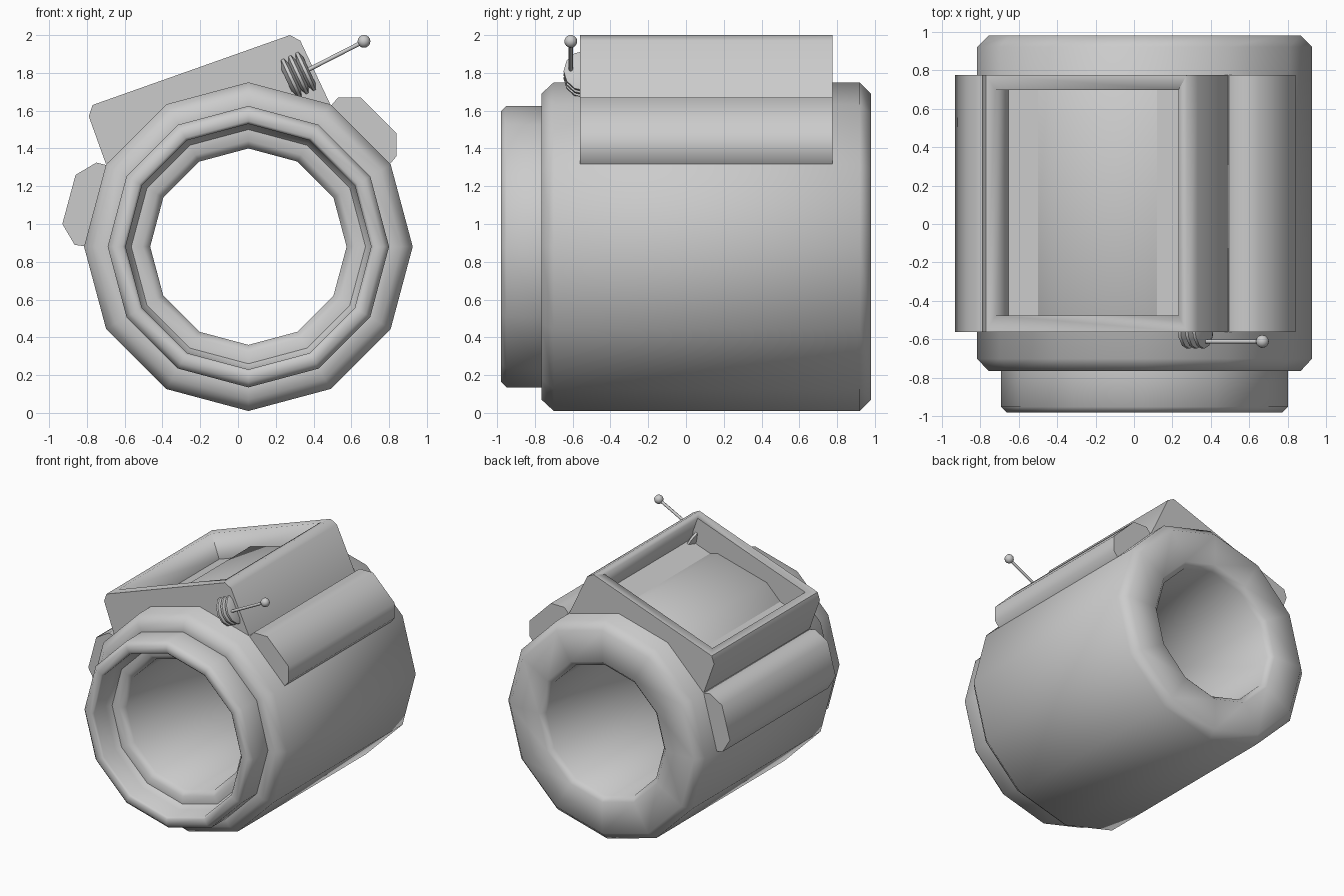
import bpy, bmesh, math
from mathutils import Vector

if "Cube" in bpy.data.objects:
    bpy.data.objects.remove(bpy.data.objects["Cube"])

CX, CZ = 0.055, 0.88          # axis of the tube
Y0, Y1 = -0.56, 0.775         # depth range of hood and side pods


def finish(name, bm, angle=50):
    bmesh.ops.recalc_face_normals(bm, faces=bm.faces)
    me = bpy.data.meshes.new(name)
    bm.to_mesh(me)
    bm.free()
    ob = bpy.data.objects.new(name, me)
    bpy.context.collection.objects.link(ob)
    bpy.ops.object.select_all(action='DESELECT')
    ob.select_set(True)
    bpy.context.view_layer.objects.active = ob
    bpy.ops.object.shade_smooth_by_angle(angle=math.radians(angle))
    return ob


def lathe(name, profile, origin, axis, sides, closed=False):
    """Revolve (radius, distance along axis) points round an axis in the xz plane or y."""
    bm = bmesh.new()
    axis = Vector(axis).normalized()
    a = Vector((1, 0, 0)) if abs(axis.y) > 0.9 else Vector((0, 1, 0))
    b = axis.cross(a)
    rings = []
    for r, t in profile:
        rings.append([bm.verts.new(Vector(origin) + axis * t
                      + a * r * math.cos(2 * math.pi * i / sides)
                      + b * r * math.sin(2 * math.pi * i / sides)) for i in range(sides)])
    pairs = list(zip(rings, rings[1:]))
    if closed:
        pairs.append((rings[-1], rings[0]))
    for p, q in pairs:
        for i in range(sides):
            j = (i + 1) % sides
            bm.faces.new((p[i], p[j], q[j], q[i]))
    if not closed:
        bm.faces.new(rings[0])
        bm.faces.new(rings[-1])
    return finish(name, bm)


def prism(name, points, y0=Y0, y1=Y1):
    """Extrude an xz outline along y."""
    bm = bmesh.new()
    front = [bm.verts.new((x, y0, z)) for x, z in points]
    back = [bm.verts.new((x, y1, z)) for x, z in points]
    bm.faces.new(front)
    bm.faces.new(back)
    n = len(points)
    for i in range(n):
        j = (i + 1) % n
        bm.faces.new((front[i], front[j], back[j], back[i]))
    return finish(name, bm)


# Twelve-sided tube with narrower front collar
lathe("tube_body", [(0.665, -0.98), (0.715, -0.98), (0.745, -0.95), (0.745, -0.765),
                    (0.81, -0.765), (0.87, -0.70), (0.87, 0.92), (0.81, 0.98),
                    (0.56, 0.98), (0.52, 0.94), (0.52, -0.74), (0.56, -0.78),
                    (0.62, -0.78), (0.65, -0.82), (0.65, -0.965)],
      (CX, 0, CZ), (0, 1, 0), 12, closed=True)

# Tilted hood with a rectangular recess in its top
hood = prism("hood", [(-0.70, 1.32), (-0.79, 1.57), (-0.77, 1.63), (0.275, 2.0),
                      (0.33, 1.97), (0.49, 1.63)])
t = math.radians(19.5)
u, n = Vector((math.cos(t), math.sin(t))), Vector((-math.sin(t), math.cos(t)))
left, right = Vector((-0.72, 1.648)), Vector((0.23, 1.984))
cutter = prism("recess_cutter", [left - n * 0.2, right - n * 0.2, right + n * 0.2,
                                 left + n * 0.2], -0.475, 0.695)
cutter.hide_render = True
cutter.hide_set(True)
cut = hood.modifiers.new("recess", 'BOOLEAN')
cut.object = cutter
cut.operation = 'DIFFERENCE'
cut.solver = 'EXACT'

# Side pods along the tube
prism("right_pod", [(0.47, 1.60), (0.53, 1.67), (0.65, 1.67), (0.84, 1.48),
                    (0.84, 1.36), (0.79, 1.30)])
prism("left_pod", [(-0.69, 1.31), (-0.75, 1.325), (-0.86, 1.26), (-0.93, 1.0),
                   (-0.865, 0.89), (-0.80, 0.88)])

# Ribbed aerial mount, rod and ball tip
axis = (0.9, 0, 0.42)
ribs = [(0.07, -0.07)]
for k in (-1, 0, 1):
    ribs += [(0.085, k * 0.042 - 0.021), (0.118, k * 0.042 - 0.008),
             (0.118, k * 0.042 + 0.008), (0.085, k * 0.042 + 0.021)]
clean = [p for i, p in enumerate(ribs) if i == 0 or abs(p[1] - ribs[i - 1][1]) > 1e-4]
lathe("aerial_mount", clean, (0.32, -0.53, 1.79), axis, 12)

base, tip = Vector((0.34, -0.61, 1.80)), Vector((0.667, -0.61, 1.967))
lathe("aerial_rod", [(0.011, 0), (0.011, (tip - base).length)], base, tip - base, 8)
bm = bmesh.new()
bmesh.ops.create_uvsphere(bm, u_segments=12, v_segments=8, radius=0.034)
finish("aerial_ball", bm).location = tip
